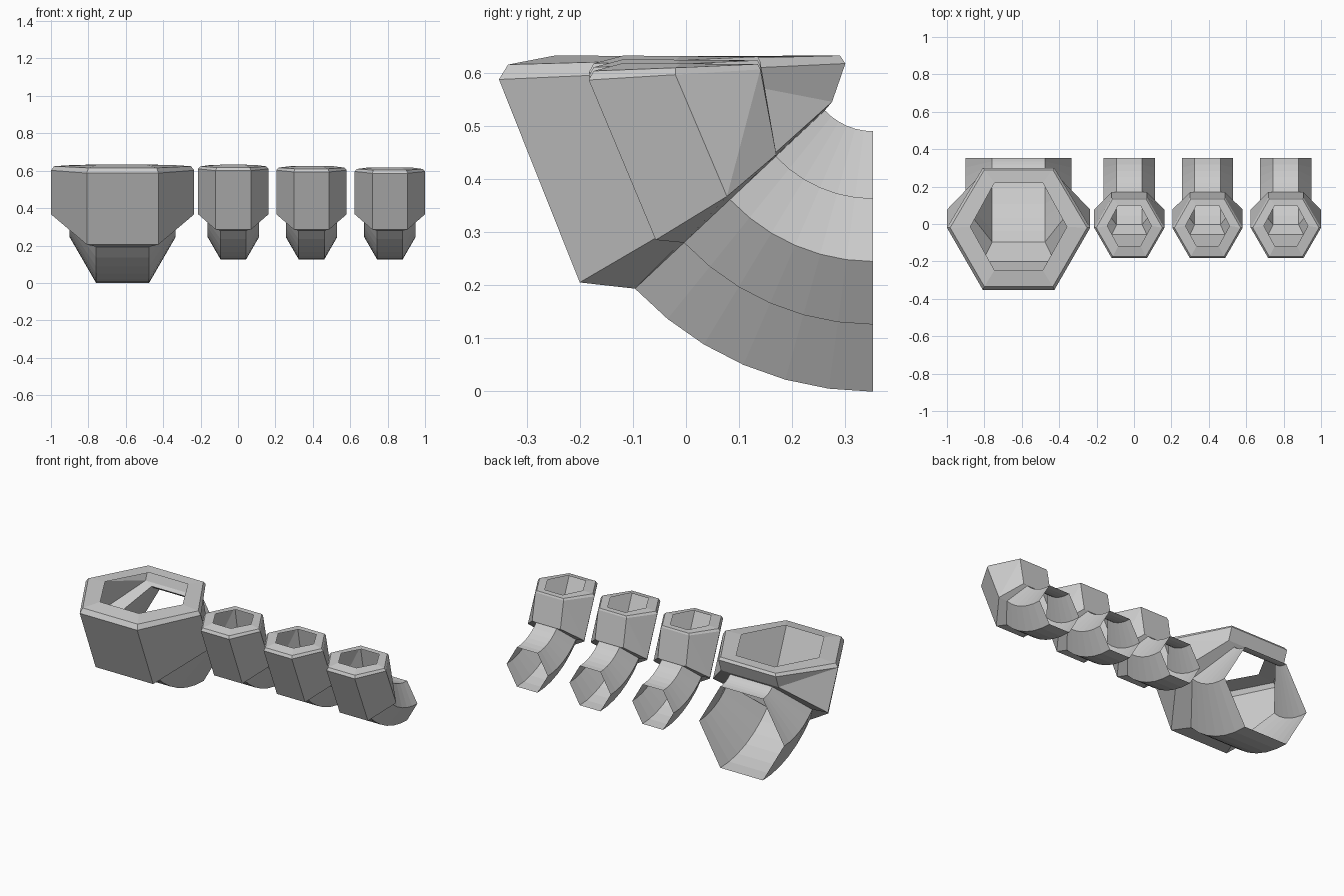
import bpy, bmesh
from math import sin, cos, radians

if "Cube" in bpy.data.objects:
    bpy.data.objects.remove(bpy.data.objects["Cube"])

BEND_Y, BEND_Z, BEND_R = 0.352, 0.614, 0.3695   # shared centre and radius of the elbow bend


def hex_ring(bm, cx, r, front, mid, back):
    """Six-sided section given by (y, z) of its front edge, side corners and back edge."""
    pts = [(-r / 2, front), (r / 2, front), (r, mid), (r / 2, back), (-r / 2, back), (-r, mid)]
    return [bm.verts.new((cx + x, p[0], p[1])) for x, p in pts]


def loft(bm, a, b, fold=None):
    """Join two rings; fold sets how the twisted rear side panels are split."""
    for i in range(6):
        j = (i + 1) % 6
        q = [a[i], a[j], b[j], b[i]]
        if fold and i in (2, 4):
            low_to_high = (fold == "mid_low") == (i == 2)
            if low_to_high:                      # diagonal a[i] - b[j]
                bm.faces.new((q[0], q[1], q[2]))
                bm.faces.new((q[0], q[2], q[3]))
            else:                                # diagonal a[j] - b[i]
                bm.faces.new((q[0], q[1], q[3]))
                bm.faces.new((q[1], q[2], q[3]))
        else:
            bm.faces.new(q)


def pipe(name, cx, elbow_r, cup, fold, dz=0.0, segs=6):
    bm = bmesh.new()
    ap = elbow_r * 0.866
    rings = []
    # curved elbow, from the open rear end up to the cup
    for k in range(segs + 1):
        t = radians(46.8) * k / segs
        sec = [(BEND_Y - R * sin(t), BEND_Z - R * cos(t))
               for R in (BEND_R + ap, BEND_R, BEND_R - ap)]
        rings.append(hex_ring(bm, cx, elbow_r, *sec))
    # cup: slanted foot, rim edge, bevel, mouth
    for n, (r, *sec) in enumerate(cup):
        off = dz if n else 0.0
        rings.append(hex_ring(bm, cx, r, *[(y, z + off) for y, z in sec]))
    for k in range(len(rings) - 1):
        loft(bm, rings[k], rings[k + 1], fold if k == segs + 1 else None)
    me = bpy.data.meshes.new(name)
    bm.to_mesh(me)
    bm.free()
    ob = bpy.data.objects.new(name, me)
    bpy.context.collection.objects.link(ob)


large_cup = [
    (0.383, (-0.200, 0.205), (0.077, 0.367), (0.275, 0.545)),
    (0.383, (-0.352, 0.587), (-0.020, 0.602), (0.300, 0.617)),
    (0.366, (-0.335, 0.615), (-0.020, 0.624), (0.290, 0.632)),
    (0.258, (-0.247, 0.632), (-0.015, 0.631), (0.220, 0.630)),
]
small_cup = [
    (0.188, (-0.057, 0.285), (0.077, 0.367), (0.170, 0.446)),
    (0.188, (-0.183, 0.590), (-0.020, 0.600), (0.140, 0.610)),
    (0.177, (-0.174, 0.607), (-0.020, 0.613), (0.135, 0.620)),
    (0.118, (-0.118, 0.622), (-0.010, 0.621), (0.100, 0.620)),
]

# one wide pipe followed by three narrow ones
pipe("large_pipe", -0.617, 0.283, large_cup, "back_low")
for i, (cx, dz) in enumerate([(-0.025, 0.010), (0.393, 0.003), (0.812, -0.004)]):
    pipe(f"small_pipe_{i + 1}", cx, 0.137, small_cup, "mid_low", dz)
